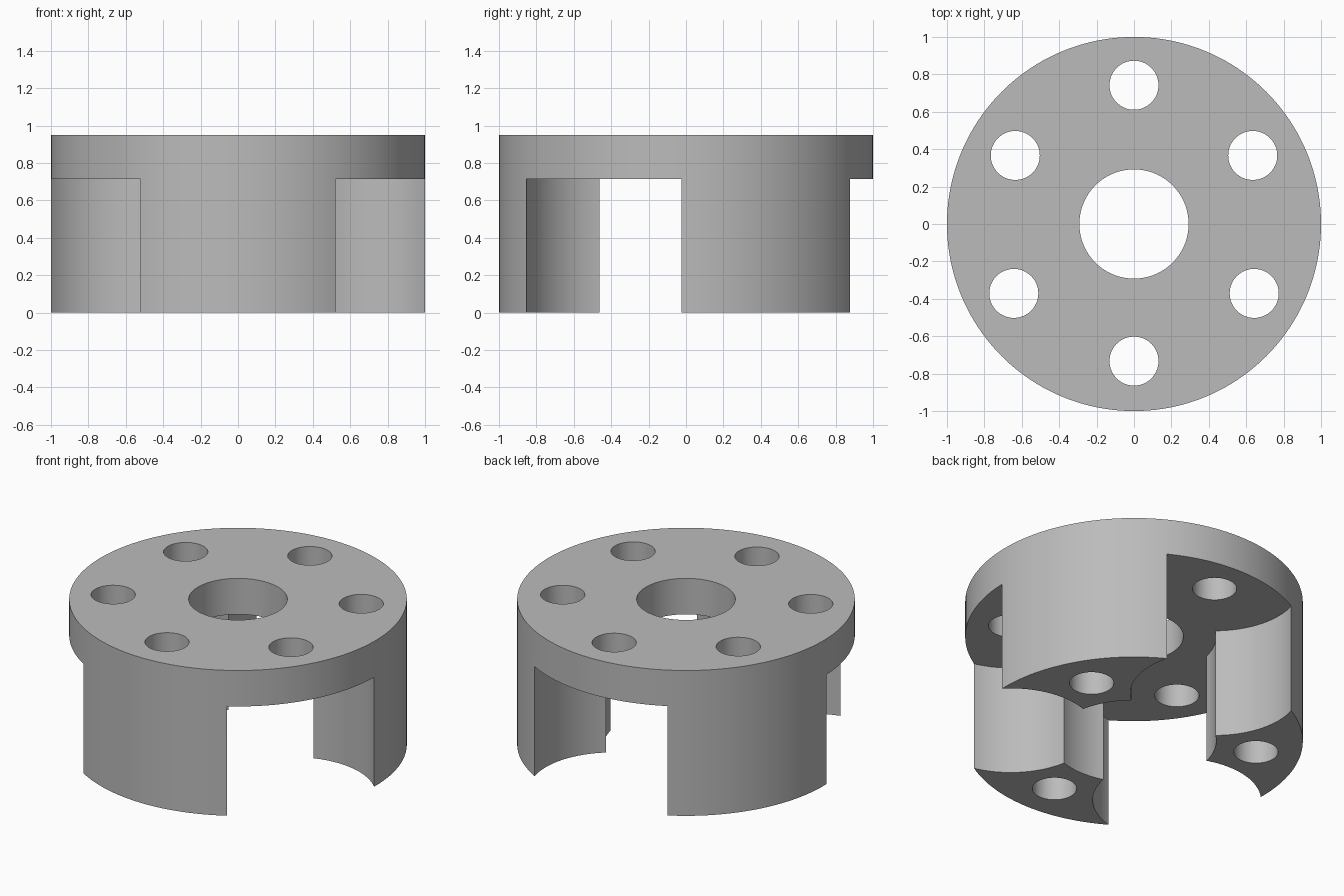
import bpy
from math import radians, cos, sin

cube = bpy.data.objects.get("Cube")
if cube:
    bpy.data.objects.remove(cube, do_unlink=True)

HEIGHT = 0.95       # overall height
FLANGE_Z = 0.715    # underside of the flange
PLANET_DIST = 0.742
LEG_DIST = 0.733

grey = bpy.data.materials.new("plain grey")
grey.use_nodes = True
colour = (0.5, 0.5, 0.5, 1)
grey.diffuse_color = colour
grey.node_tree.nodes["Principled BSDF"].inputs["Base Color"].default_value = colour


def cylinder(name, radius, z0, z1, angle=0, dist=0, sides=96):
    """Upright cylinder at a polar position."""
    a = radians(angle)
    bpy.ops.mesh.primitive_cylinder_add(
        vertices=sides, radius=radius, depth=z1 - z0,
        location=(dist * cos(a), dist * sin(a), (z0 + z1) / 2))
    obj = bpy.context.object
    obj.name = name
    obj.data.materials.append(grey)
    return obj


def cut(body, cutter):
    """Subtract the cutter from the body and discard it."""
    cutter.hide_render = True
    mod = body.modifiers.new("cut", 'BOOLEAN')
    mod.operation = 'DIFFERENCE'
    mod.solver = 'EXACT'
    mod.object = cutter
    bpy.context.view_layer.objects.active = body
    bpy.ops.object.modifier_apply(modifier=mod.name)
    bpy.data.objects.remove(cutter, do_unlink=True)


# Solid drum that becomes flange and legs
carrier = cylinder("gear_carrier", 1, 0, HEIGHT, sides=160)

# Centre gear space and three planet gear pockets below the flange
cut(carrier, cylinder("centre_space", 0.487, -0.1, FLANGE_Z))
for angle in (90, 210, 330):
    cut(carrier, cylinder("planet_pocket", 0.4985, -0.1, FLANGE_Z, angle, PLANET_DIST))

# Centre bore, planet pin holes and leg bolt holes
cut(carrier, cylinder("centre_bore", 0.292, -0.1, HEIGHT + 0.1))
for angle in (90, 210, 330):
    cut(carrier, cylinder("pin_hole", 0.131, -0.1, HEIGHT + 0.1, angle, PLANET_DIST, 64))
    cut(carrier, cylinder("bolt_hole", 0.131, -0.1, HEIGHT + 0.1, angle + 60, LEG_DIST, 64))

# Smooth walls with sharp rims
bpy.ops.object.select_all(action='DESELECT')
carrier.select_set(True)
bpy.context.view_layer.objects.active = carrier
bpy.ops.object.shade_smooth_by_angle(angle=radians(30))
